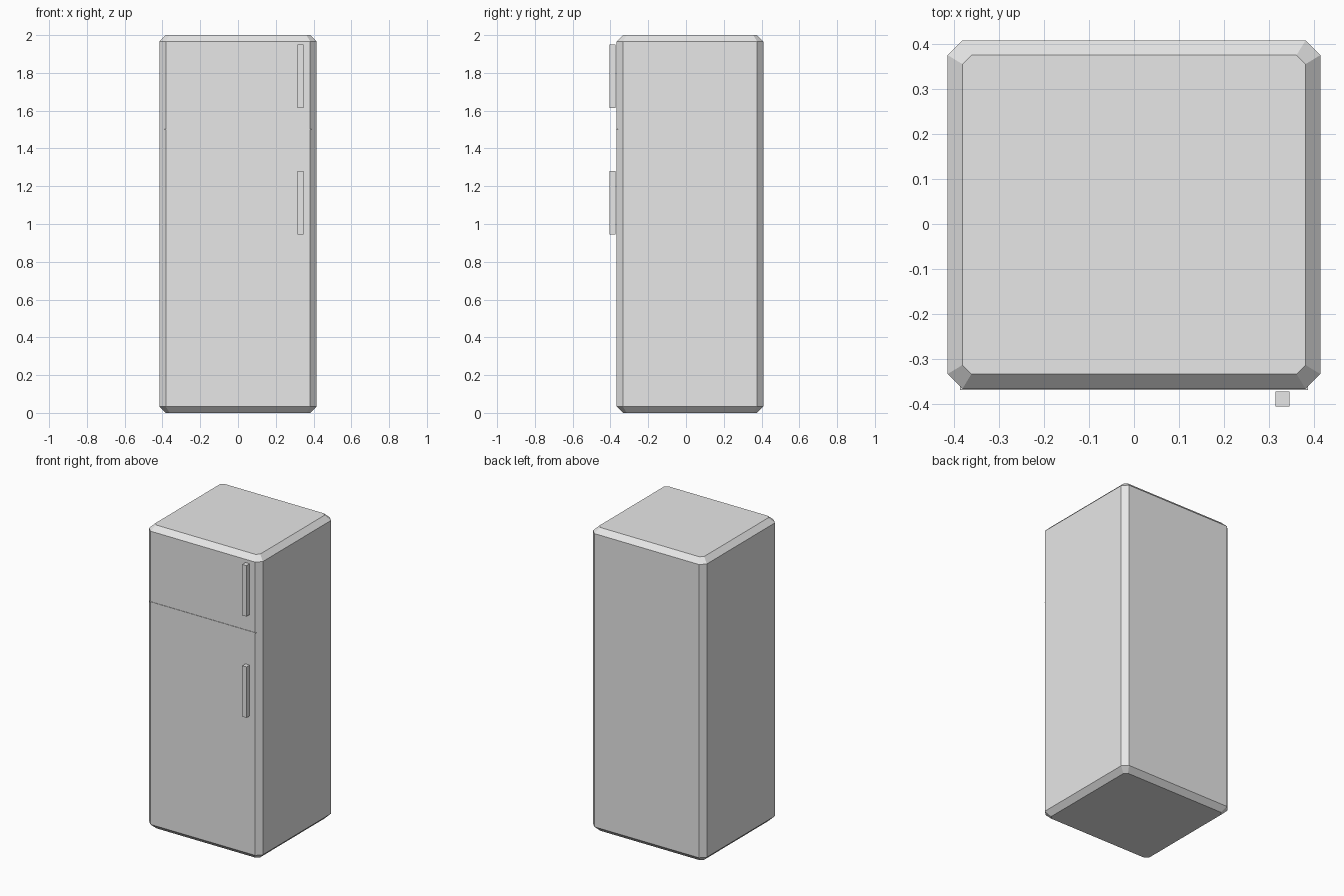
import bpy
import bmesh

cube = bpy.data.objects.get("Cube")
if cube:
    bpy.data.objects.remove(cube, do_unlink=True)

grey = bpy.data.materials.new("light_grey")
grey.use_nodes = True
colour = (0.8, 0.8, 0.8, 1)
grey.diffuse_color = colour
grey.node_tree.nodes["Principled BSDF"].inputs["Base Color"].default_value = colour


def finish(name, bm):
    """Turn a bmesh into a named flat-shaded object."""
    bmesh.ops.recalc_face_normals(bm, faces=bm.faces)
    mesh = bpy.data.meshes.new(name)
    bm.to_mesh(mesh)
    bm.free()
    mesh.materials.append(grey)
    obj = bpy.data.objects.new(name, mesh)
    bpy.context.collection.objects.link(obj)
    return obj


def box(name, low, high):
    bm = bmesh.new()
    bmesh.ops.create_cube(bm, size=1)
    for v in bm.verts:
        v.co = [a + (c + 0.5) * (b - a) for a, b, c in zip(low, high, v.co)]
    return finish(name, bm)


def clipped_ring(bm, hx, hy, cut, cy, z):
    """Rectangle with its four corners cut off."""
    quarter = [(hx, hy - cut), (hx - cut, hy)]
    points = []
    for sx, sy in ((1, 1), (-1, 1), (-1, -1), (1, -1)):
        corner = quarter if sx * sy > 0 else quarter[::-1]
        points += [(sx * x, cy + sy * y, z) for x, y in corner]
    return [bm.verts.new(p) for p in points]


# Cabinet: clipped rectangles joined from floor to top
HX, HY, CY, BEVEL, CLIP = 0.415, 0.388, 0.021, 0.033, 0.02
bm = bmesh.new()
rings = []
for z, inset, cut in ((0, BEVEL, CLIP), (BEVEL, 0, BEVEL),
                      (2 - BEVEL, 0, BEVEL), (2, BEVEL, CLIP)):
    rings.append(clipped_ring(bm, HX - inset, HY - inset, cut, CY, z))
for lower, upper in zip(rings, rings[1:]):
    for i in range(len(lower)):
        j = (i + 1) % len(lower)
        bm.faces.new((lower[i], lower[j], upper[j], upper[i]))
bm.faces.new(rings[0][::-1])
bm.faces.new(rings[-1])
finish("cabinet", bm)

# Thin strip between the freezer door and the main door
FRONT = CY - HY
box("door_seam", (-0.388, FRONT - 0.003, 1.499), (0.388, FRONT + 0.02, 1.503))

# Door handles, standing just clear of the doors
for name, low, high in (("freezer_handle", 1.613, 1.949), ("main_handle", 0.945, 1.281)):
    box(name, (0.315, -0.406, low), (0.346, -0.373, high))
